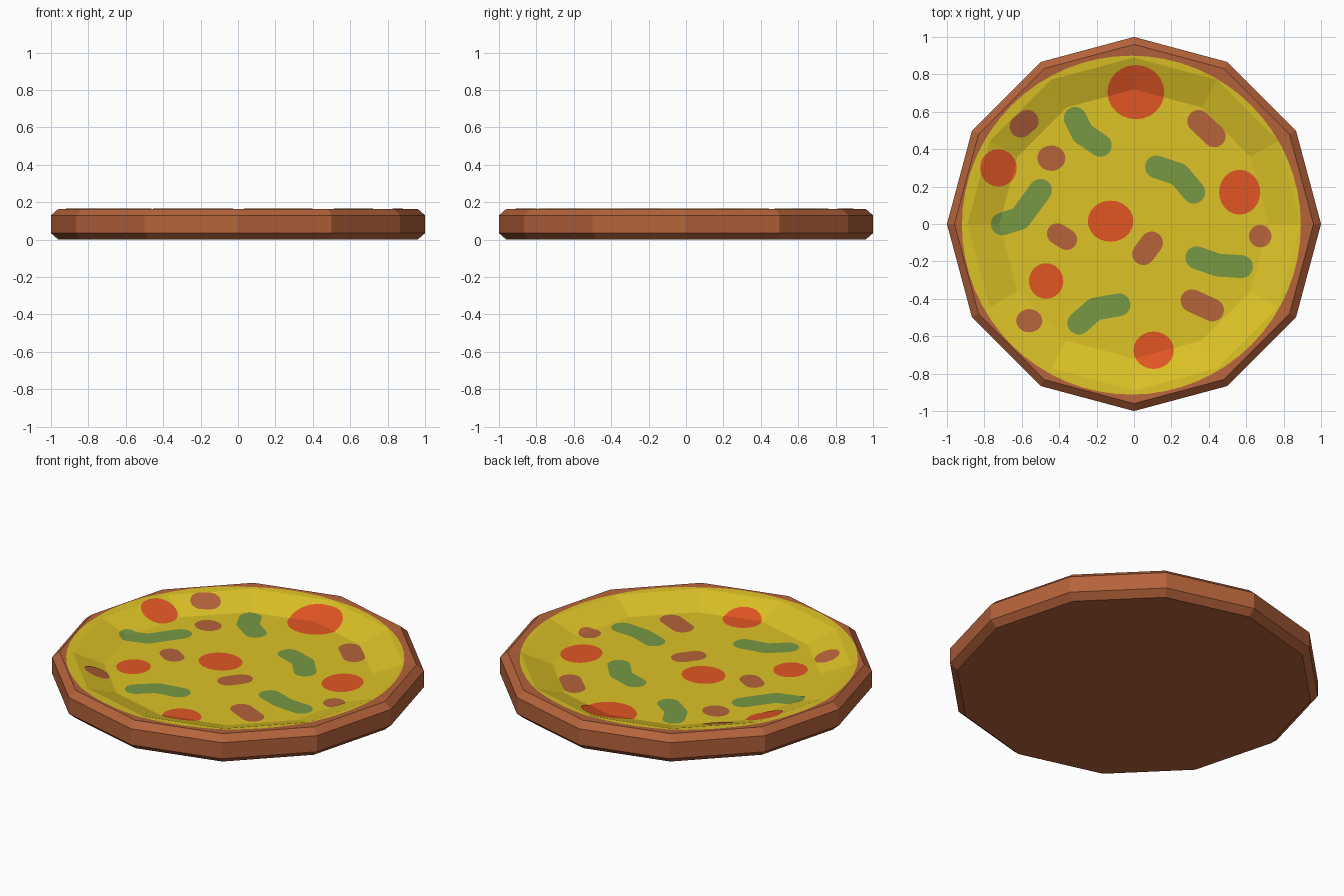
import bpy, bmesh, math
from mathutils import Vector

if "Cube" in bpy.data.objects:
    bpy.data.objects.remove(bpy.data.objects["Cube"])


def material(name, r, g, b):
    m = bpy.data.materials.new(name)
    lin = [((c / 255 + 0.055) / 1.055) ** 2.4 for c in (r, g, b)]
    m.diffuse_color = (*lin, 1)
    m.use_nodes = True
    m.node_tree.nodes["Principled BSDF"].inputs["Base Color"].default_value = m.diffuse_color
    return m


CRUST = material("baked brown", 181, 99, 59)
CHEESE = material("cheese yellow", 220, 194, 38)
RED = material("tomato red", 226, 86, 36)
GREEN = material("pepper green", 118, 152, 68)

SIDES = 12
# (radius, height) rings from the underside, over the rim, to the sunken floor
PROFILE = [(0.96, 0), (1, 0.035), (1, 0.13), (0.96, 0.165), (0.89, 0.16), (0.72, 0.10)]


def shell(rings, cap_bottom):
    """Twelve-sided turned surface with a flat floor."""
    bm = bmesh.new()
    loops = []
    for r, z in rings:
        loops.append([bm.verts.new((r * math.cos(2 * math.pi * i / SIDES),
                                    r * math.sin(2 * math.pi * i / SIDES), z))
                      for i in range(SIDES)])
    for a, b in zip(loops, loops[1:]):
        for i in range(SIDES):
            j = (i + 1) % SIDES
            bm.faces.new((a[i], a[j], b[j], b[i]))
    bm.faces.new(loops[-1])
    if cap_bottom:
        bm.faces.new(loops[0][::-1])
    return bm


def add_object(name, mesh, mat):
    mesh.materials.append(mat)
    ob = bpy.data.objects.new(name, mesh)
    bpy.context.collection.objects.link(ob)
    return ob


def outline_planes(pts):
    """Outward side planes of a convex anticlockwise outline."""
    return [(Vector((*p, 0)), Vector((q[1] - p[1], p[0] - q[0], 0)).normalized())
            for p, q in zip(pts, pts[1:] + pts[:1])]


def ellipse(x, y, rx, ry, n=24):
    return [outline_planes([(x + rx * math.cos(2 * math.pi * i / n),
                             y + ry * math.sin(2 * math.pi * i / n)) for i in range(n)])]


def strip(path, r, n=10):
    """Round-ended bent strip as convex pieces mitred at the joints."""
    path = [Vector((*p, 0)) for p in path]
    dirs = [(b - a).normalized() for a, b in zip(path, path[1:])]
    pieces = []
    for k, d in enumerate(dirs):
        ang = math.atan2(d.y, d.x)
        pts = []
        for c, start in ((path[k + 1], ang - math.pi / 2), (path[k], ang + math.pi / 2)):
            for i in range(n + 1):
                t = start + math.pi * i / n
                pts.append((c.x + r * math.cos(t), c.y + r * math.sin(t)))
        planes = outline_planes(pts)
        if k > 0:
            planes.append((path[k], -(d + dirs[k - 1]).normalized()))
        if k < len(dirs) - 1:
            planes.append((path[k + 1], (d + dirs[k + 1]).normalized()))
        pieces.append(planes)
    return pieces


def patch(name, pieces, mat, lift):
    """Thin layer cut from the dished top, so it follows every facet."""
    verts, faces = [], []
    for planes in pieces:
        bm = shell(PROFILE[3:], False)
        for co, no in planes:
            bmesh.ops.bisect_plane(bm, geom=bm.verts[:] + bm.edges[:] + bm.faces[:], dist=1e-6,
                                   plane_co=co, plane_no=no, clear_outer=True)
        bm.verts.index_update()
        base = len(verts)
        verts += [v.co + Vector((0, 0, lift)) for v in bm.verts]
        faces += [[base + v.index for v in f.verts] for f in bm.faces]
        bm.free()
    mesh = bpy.data.meshes.new(name)
    mesh.from_pydata(verts, [], faces)
    add_object(name, mesh, mat)


# crust
bm = shell(PROFILE, True)
mesh = bpy.data.meshes.new("crust")
bm.to_mesh(mesh)
bm.free()
add_object("crust", mesh, CRUST)

# cheese
patch("cheese", ellipse(-0.014, -0.006, 0.906, 0.906, 64), CHEESE, 0.003)

# tomato slices
for i, e in enumerate([(0.01, 0.705, 0.152, 0.145), (-0.725, 0.30, 0.098, 0.10),
                       (-0.125, 0.015, 0.122, 0.11), (0.565, 0.17, 0.11, 0.12),
                       (-0.47, -0.305, 0.092, 0.095), (0.105, -0.675, 0.108, 0.10)]):
    patch(f"tomato_slice_{i + 1}", ellipse(*e), RED, 0.006)

# pepper strips
for i, p in enumerate([[(-0.315, 0.565), (-0.275, 0.485), (-0.18, 0.42)],
                       [(0.12, 0.305), (0.24, 0.265), (0.32, 0.17)],
                       [(-0.705, 0), (-0.61, 0.03), (-0.50, 0.18)],
                       [(0.335, -0.18), (0.45, -0.22), (0.575, -0.228)],
                       [(-0.295, -0.53), (-0.21, -0.455), (-0.08, -0.432)]]):
    patch(f"pepper_strip_{i + 1}", strip(p, 0.061), GREEN, 0.006)

# sausage bits: stubby ones, then round ones
for i, (p, r) in enumerate([([(-0.57, 0.55), (-0.605, 0.522)], 0.06),
                            ([(0.345, 0.55), (0.43, 0.47)], 0.06),
                            ([(-0.41, -0.052), (-0.36, -0.083)], 0.056),
                            ([(0.095, -0.10), (0.05, -0.16)], 0.06),
                            ([(0.31, -0.41), (0.42, -0.46)], 0.061)]):
    patch(f"sausage_bit_{i + 1}", strip(p, r), CRUST, 0.006)
for i, e in enumerate([(-0.442, 0.352, 0.075, 0.068), (0.675, -0.065, 0.06, 0.06),
                       (-0.56, -0.517, 0.07, 0.062)]):
    patch(f"round_sausage_bit_{i + 1}", ellipse(*e), CRUST, 0.006)
